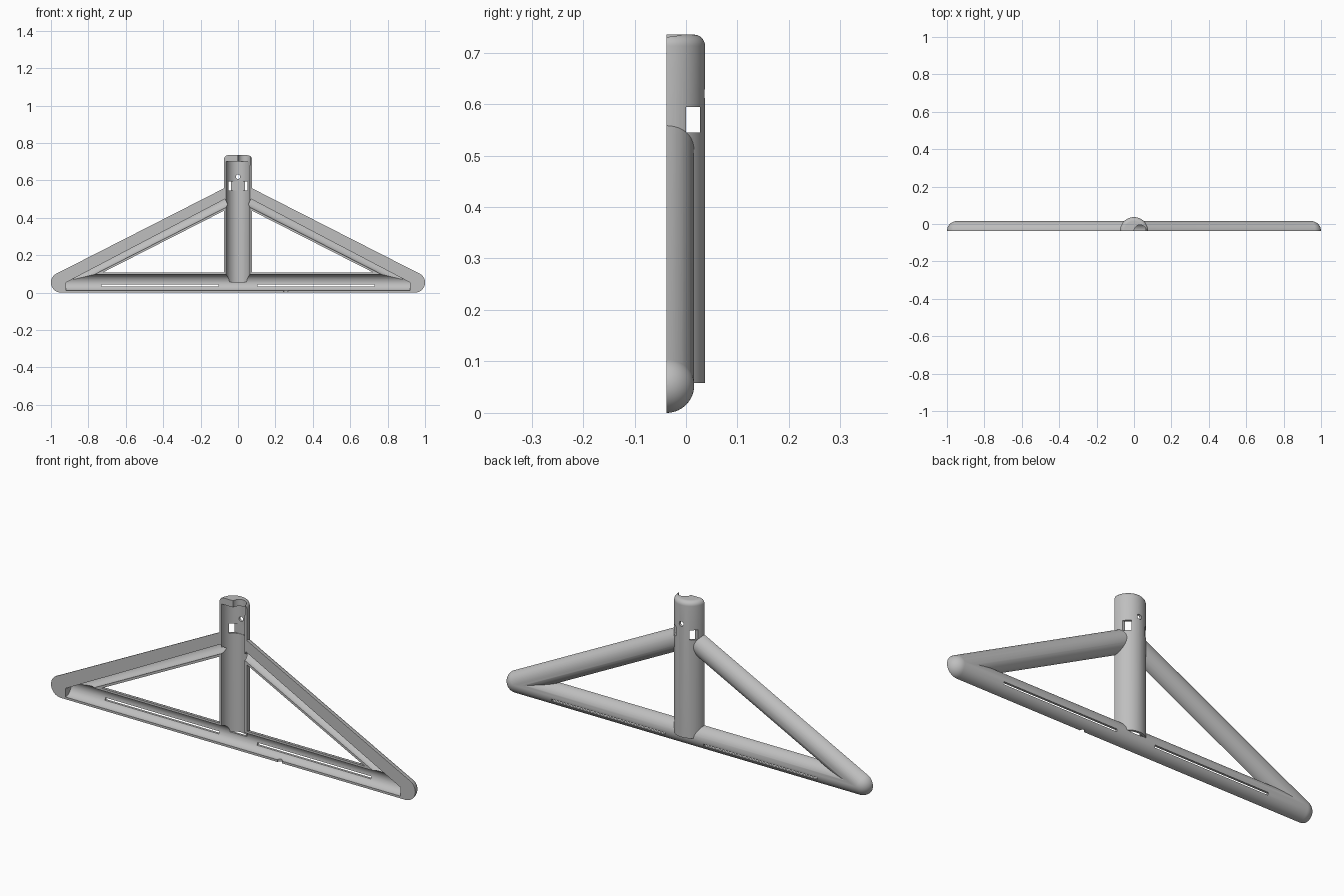
import bpy, bmesh, math
from mathutils import Vector, Matrix

if "Cube" in bpy.data.objects:
    bpy.data.objects.remove(bpy.data.objects["Cube"])

FRONT = -0.038          # plane of the open front side
SEGS = 64
R_BAR, R_BAR_IN = 0.054, 0.043
R_POST, R_POST_IN = 0.075, 0.063
BAR_Z, TIP_X, APEX_Z = 0.054, 0.946, 0.536

grey = bpy.data.materials.new("light_grey")
grey.use_nodes = True
grey.diffuse_color = (0.52, 0.52, 0.52, 1)
grey.node_tree.nodes["Principled BSDF"].inputs["Base Color"].default_value = (0.52, 0.52, 0.52, 1)


def finish(name, bm):
    bmesh.ops.recalc_face_normals(bm, faces=bm.faces)
    mesh = bpy.data.meshes.new(name)
    bm.to_mesh(mesh)
    bm.free()
    mesh.materials.append(grey)
    obj = bpy.data.objects.new(name, mesh)
    bpy.context.collection.objects.link(obj)
    return obj


def lathe(name, profile, start, direction):
    """Revolve (radius, height) points around an axis; flat or pointed ends close on the axis."""
    bm = bmesh.new()
    turn = Matrix.Rotation(math.pi / SEGS, 3, 'Z')
    verts = [bm.verts.new(turn @ Vector((r, 0, h))) for r, h in profile]
    edges = [bm.edges.new(pair) for pair in zip(verts, verts[1:])]
    bmesh.ops.spin(bm, geom=verts + edges, cent=(0, 0, 0), axis=(0, 0, 1),
                   angle=2 * math.pi, steps=SEGS, use_duplicate=False)
    bmesh.ops.remove_doubles(bm, verts=bm.verts, dist=1e-5)
    # Local x is kept in the front plane so the facets straddle it evenly
    axis = Vector(direction).normalized()
    y_axis = Vector((0, 1, 0)) if abs(axis.y) < 0.9 else Vector((1, 0, 0))
    x_axis = y_axis.cross(axis)
    frame = Matrix((x_axis, y_axis, axis)).transposed().to_4x4()
    bm.transform(Matrix.Translation(start) @ frame)
    return finish(name, bm)


def rod(name, radius, start, end):
    start, end = Vector(start), Vector(end)
    length = (end - start).length
    return lathe(name, [(0, 0), (radius, 0), (radius, length), (0, length)], start, end - start)


def box(name, low, high):
    bm = bmesh.new()
    bmesh.ops.create_cube(bm, size=1)
    low, high = Vector(low), Vector(high)
    bm.transform(Matrix.Translation((low + high) / 2) @ Matrix.Diagonal(high - low).to_4x4())
    return finish(name, bm)


def combine(target, tool, operation):
    tool.hide_render = True
    mod = target.modifiers.new("join", 'BOOLEAN')
    mod.operation, mod.object, mod.solver = operation, tool, 'EXACT'
    bpy.context.view_layer.objects.active = target
    bpy.ops.object.modifier_apply(modifier=mod.name)
    bpy.data.objects.remove(tool)


def arc(radius, cx, cy, a0, a1, steps):
    angles = [math.radians(a0 + (a1 - a0) * i / steps) for i in range(steps + 1)]
    return [(cx + radius * math.cos(a), cy + radius * math.sin(a)) for a in angles]


# Bottom bar with domed ends
capsule = arc(R_BAR, 0, -TIP_X, -90, 0, 12) + arc(R_BAR, 0, TIP_X, 0, 90, 12)
capsule[0], capsule[-1] = (0, -1), (0, 1)
frame = lathe("hanger_frame", capsule, (0, FRONT, BAR_Z), (1, 0, 0))

# Centre post with a rounded top edge
post = [(0, 0.058), (R_POST, 0.058)] + arc(0.022, R_POST - 0.022, 0.713, 0, 90, 8) + [(0, 0.735)]
combine(frame, lathe("post", post, (0, FRONT, 0), (0, 0, 1)), 'UNION')

# Sloping arms
apex = Vector((0, FRONT, APEX_Z))
for side in (1, -1):
    tip = Vector((side * TIP_X, FRONT, BAR_Z))
    combine(frame, rod("arm", R_BAR - 0.0004, tip, apex), 'UNION')

# Hollow channels inside the bar, arms and post
combine(frame, rod("bar_channel", R_BAR_IN, (-0.92, FRONT, BAR_Z), (0.92, FRONT, BAR_Z)), 'DIFFERENCE')
for side in (1, -1):
    tip = Vector((side * TIP_X, FRONT, BAR_Z))
    along = (apex - tip).normalized()
    combine(frame, rod("arm_channel", R_BAR_IN - 0.0005, tip + along * 0.068, tip + along * 0.983), 'DIFFERENCE')
combine(frame, rod("post_channel", R_POST_IN, (0, FRONT, 0.056), (0, FRONT, 0.702)), 'DIFFERENCE')

# Hook socket through the post cap, pin hole in the back, side windows
combine(frame, rod("hook_socket", 0.033, (0.033, FRONT, 0.68), (0.033, FRONT, 0.8)), 'DIFFERENCE')
combine(frame, rod("pin_hole", 0.012, (0, 0, 0.62), (0, 0.1, 0.62)), 'DIFFERENCE')
combine(frame, box("windows", (-0.2, 0, 0.545), (0.2, 0.027, 0.594)), 'DIFFERENCE')

# Long slots and a small rim notch in the bottom bar
for side in (1, -1):
    ends = sorted((side * 0.105, side * 0.73))
    combine(frame, box("slot", (ends[0], -0.02, 0.032), (ends[1], 0.1, 0.043)), 'DIFFERENCE')
combine(frame, rod("rim_notch", 0.012, (0.255, FRONT, -0.05), (0.255, FRONT, 0.03)), 'DIFFERENCE')

# Open the front half
combine(frame, box("front_half", (-2, -1, -1), (2, FRONT, 2)), 'DIFFERENCE')

bpy.ops.object.select_all(action='DESELECT')
frame.select_set(True)
bpy.context.view_layer.objects.active = frame
bpy.ops.object.shade_smooth_by_angle(angle=math.radians(30))
